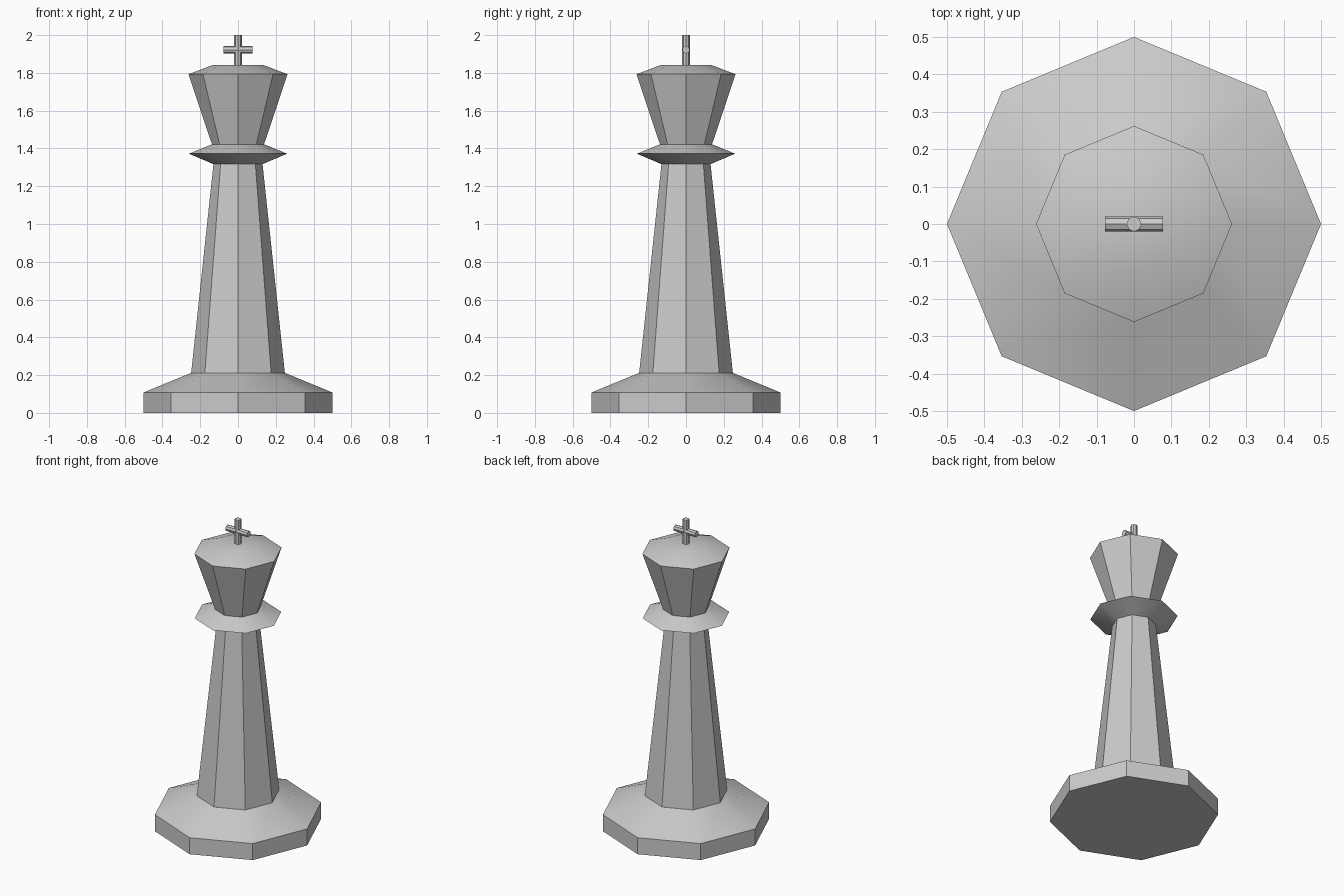
import bpy
import math

cube = bpy.data.objects.get("Cube")
if cube:
    bpy.data.objects.remove(cube, do_unlink=True)

SIDES = 8

stone = bpy.data.materials.new("plain_grey")
stone.use_nodes = True
GREY = (0.6, 0.6, 0.6, 1.0)
stone.diffuse_color = GREY
stone.node_tree.nodes["Principled BSDF"].inputs["Base Color"].default_value = GREY


def finish(obj):
    """Give the part its colour and smooth only its shallow edges."""
    obj.data.materials.append(stone)
    bpy.ops.object.select_all(action="DESELECT")
    obj.select_set(True)
    bpy.context.view_layer.objects.active = obj
    bpy.ops.object.shade_smooth_by_angle(angle=math.radians(30))


def lathe(name, profile):
    """Turn a (radius, height) profile into a closed octagonal solid."""
    verts, faces = [], []
    for radius, z in profile:
        for i in range(SIDES):
            a = math.tau * i / SIDES
            verts.append((radius * math.cos(a), radius * math.sin(a), z))
    for ring in range(len(profile) - 1):
        low, high = ring * SIDES, (ring + 1) * SIDES
        for i in range(SIDES):
            j = (i + 1) % SIDES
            faces.append((low + i, low + j, high + j, high + i))
    faces.append(tuple(reversed(range(SIDES))))
    faces.append(tuple(range(len(verts) - SIDES, len(verts))))
    mesh = bpy.data.meshes.new(name)
    mesh.from_pydata(verts, [], faces)
    obj = bpy.data.objects.new(name, mesh)
    bpy.context.collection.objects.link(obj)
    finish(obj)
    return obj


def rod(name, length, z, rotation=(0, 0, 0)):
    """Thin octagonal bar of the finial."""
    bpy.ops.mesh.primitive_cylinder_add(
        vertices=SIDES, radius=0.02, depth=length, location=(0, 0, z), rotation=rotation)
    obj = bpy.context.object
    obj.name = name
    finish(obj)


# Foot, shaft, collar and head, turned as one continuous piece
lathe("king_body", [
    (0.5, 0), (0.5, 0.108),         # foot
    (0.248, 0.212), (0.13, 1.317),  # shaft
    (0.26, 1.372), (0.138, 1.422),  # collar
    (0.262, 1.793), (0.13, 1.843),  # head and crown
])

# Cross on top
rod("cross_upright", 0.18, 1.91)
rod("cross_arm", 0.156, 1.922, (0, math.pi / 2, 0))
